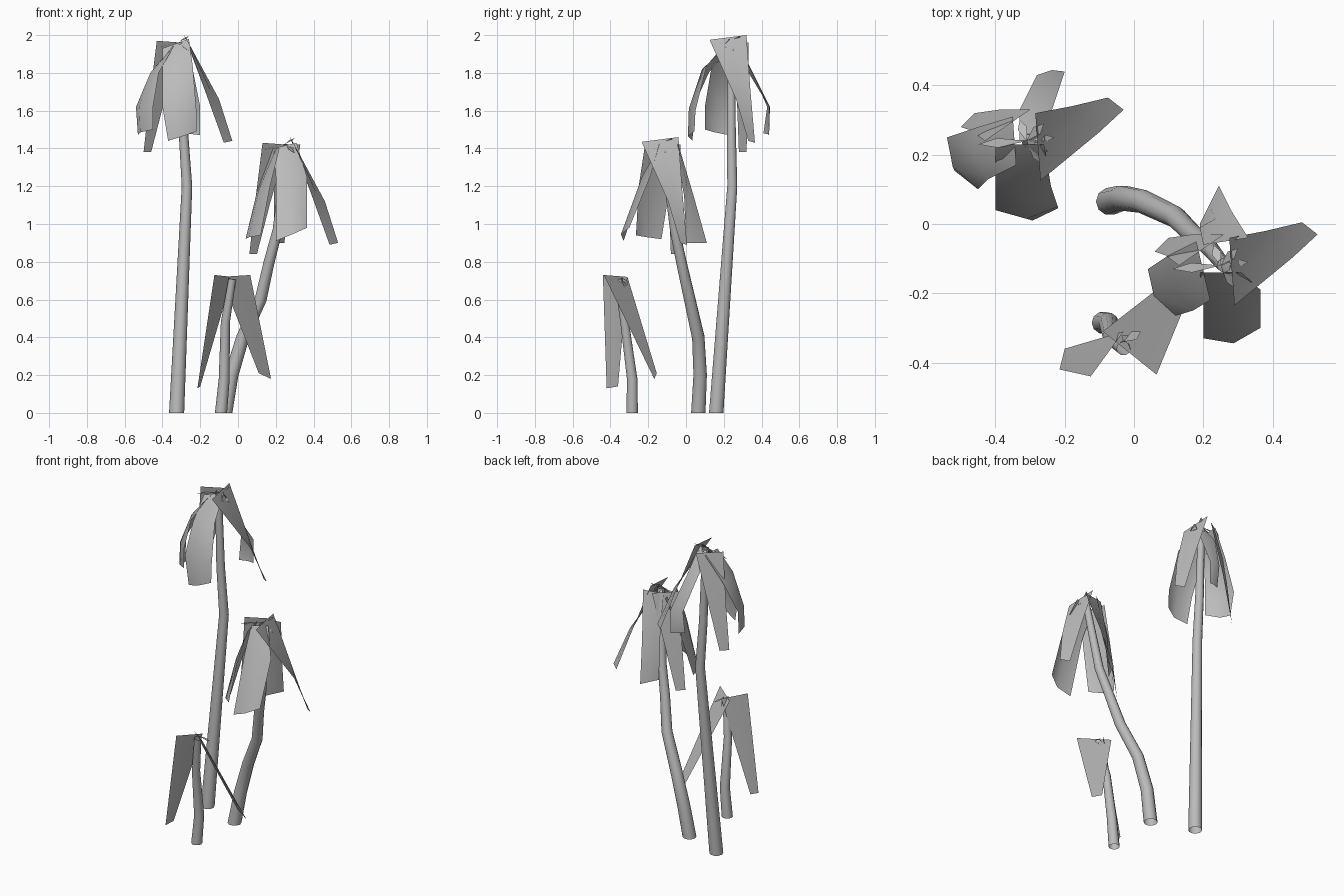
import bpy, bmesh, math
from mathutils import Vector

cube = bpy.data.objects.get("Cube")
if cube:
    bpy.data.objects.remove(cube)

grey = bpy.data.materials.new("plain_grey")
grey.use_nodes = True
GREY = (0.5, 0.5, 0.5, 1)
grey.diffuse_color = GREY
grey.node_tree.nodes["Principled BSDF"].inputs["Base Color"].default_value = GREY


def finish(name, bm):
    mesh = bpy.data.meshes.new(name)
    bm.to_mesh(mesh)
    bm.free()
    for p in mesh.polygons:
        p.use_smooth = True
    mesh.materials.append(grey)
    ob = bpy.data.objects.new(name, mesh)
    bpy.context.collection.objects.link(ob)
    return ob


def loft(bm, rows, closed=False):
    """Bridge consecutive rows of points with quads."""
    rings = [[bm.verts.new(p) for p in row] for row in rows]
    for a, b in zip(rings, rings[1:]):
        n = len(a)
        for i in range(n if closed else n - 1):
            j = (i + 1) % n
            bm.faces.new((a[i], a[j], b[j], b[i]))


def stem(name, path, r0, r1, sides=10):
    """Open tapered tube along a bent path."""
    pts = [Vector(p) for p in path]
    rows = []
    for k, p in enumerate(pts):
        r = r0 + (r1 - r0) * p.z / pts[-1].z
        d = (pts[min(k + 1, len(pts) - 1)] - pts[max(k - 1, 0)]).normalized()
        if k == 0:
            d = Vector((0, 0, 1))
        u = Vector((0, 1, 0)).cross(d).normalized()
        v = d.cross(u)
        rows.append([p + r * (u * math.cos(t) + v * math.sin(t))
                     for t in (2 * math.pi * i / sides for i in range(sides))])
    bm = bmesh.new()
    loft(bm, rows, True)
    finish(name, bm)


def petal(name, edges, centre=None, bulge=0.0):
    """Thin sheet from left/right edge pairs, bowed away from the flower axis."""
    rows = []
    for k, (a, b) in enumerate(edges):
        a, b = Vector(a), Vector(b)
        m = (a + b) / 2
        if centre and k:
            out = Vector((m.x - centre[0], m.y - centre[1], 0)).normalized()
            m += out * bulge
        rows.append([a, m, b])
    bm = bmesh.new()
    loft(bm, rows)
    finish(name, bm)


def spikes(name, c, tips):
    """Small pointed sepals around the top of a flower."""
    bm = bmesh.new()
    c = Vector(c)
    for t in tips:
        t = Vector(t)
        side = Vector((-t.y, t.x, 0)).normalized() * 0.014
        pts = [c, c + t * 0.6 + side, c + t, c + t * 0.6 - side]
        bm.faces.new([bm.verts.new(p) for p in pts])
    finish(name, bm)


# Stems
stem("tall_stem", [(-.325, .16, 0), (-.27, .245, 1.2), (-.29, .24, 1.5), (-.305, .24, 1.96)], .04, .02)
stem("middle_stem", [(-.07, .065, 0), (-.035, .075, .2), (.025, .065, .4), (.12, .02, .6),
                     (.165, -.025, .8), (.21, -.06, .97), (.26, -.12, 1.42)], .04, .02)
stem("small_stem", [(-.09, -.285, 0), (-.073, -.285, .18), (-.067, -.325, .48), (-.03, -.36, .71)], .032, .02)

# Petals of the tall flower; the middle flower reuses the shared ones
SHIFT = Vector((.56, -.36, -.54))
TALL = (-.31, .24)
MIDDLE = (.25, -.12)
shared = {
    "right_petal": [((-.27, .125, 1.975), (-.285, .32, 2.0)),
                    ((-.1, .265, 1.66), (-.18, .34, 1.72)),
                    ((-.03, .33, 1.44), (-.075, .365, 1.43))],
    "rear_side_petal": [((-.43, .24, 1.97), (-.3, .33, 1.96)),
                        ((-.47, .27, 1.65), (-.39, .33, 1.65)),
                        ((-.5, .28, 1.38), (-.46, .32, 1.38))],
}
for name, edges in shared.items():
    petal("tall_" + name, edges)
    petal("middle_" + name, [[Vector(p) + SHIFT for p in e] for e in edges])

petal("tall_front_petal", [((-.4, .23, 1.93), (-.26, .23, 1.98)), ((-.4, .12, 1.8), (-.24, .11, 1.84)),
                           ((-.4, .04, 1.62), (-.22, .05, 1.6)),
                           ((-.37, .035, 1.44), (-.22, .045, 1.49))], TALL, .03)
petal("tall_left_petal", [((-.34, .17, 1.94), (-.35, .31, 1.95)), ((-.42, .13, 1.8), (-.45, .28, 1.8)),
                          ((-.45, .1, 1.62), (-.54, .25, 1.62)),
                          ((-.45, .1, 1.5), (-.53, .23, 1.47))], TALL, .03)
petal("tall_back_petal", [((-.33, .24, 1.96), (-.26, .24, 1.96)), ((-.33, .33, 1.85), (-.24, .32, 1.82)),
                          ((-.28, .43, 1.62), (-.2, .44, 1.62)),
                          ((-.28, .41, 1.48), (-.2, .44, 1.47))], TALL, .01)
petal("middle_front_petal", [((.19, -.14, 1.4), (.31, -.14, 1.43)), ((.2, -.22, 1.25), (.365, -.19, 1.25)),
                             ((.2, -.33, .91), (.365, -.3, .98))], MIDDLE, .03)
petal("middle_left_petal", [((.22, -.22, 1.4), (.18, -.05, 1.4)), ((.17, -.25, 1.2), (.1, -.09, 1.17)),
                            ((.12, -.265, .94), (.04, -.13, .92))], MIDDLE, .025)
petal("middle_back_petal", [((.33, -.04, 1.42), (.2, -.06, 1.42)), ((.28, .04, 1.15), (.19, -.01, 1.15)),
                            ((.245, .11, .9), (.19, 0, .9))])

# Petals of the small flower
petal("small_left_petal", [((-.125, -.44, .73), (-.03, -.31, .72)), ((-.215, -.42, .13), (-.2, -.36, .14))])
petal("small_right_petal", [((-.09, -.31, .72), (.065, -.435, .73)), ((.11, -.155, .21), (.175, -.168, .18))])

# Sepals
tips = [(-.14, -.01, -.04), (.05, .05, .03), (.08, .01, -.05), (.06, -.03, -.03), (.05, -.07, -.05), (-.02, .06, -.04)]
spikes("tall_sepals", (-.31, .24, 1.965), tips)
spikes("middle_sepals", (.25, -.12, 1.425), tips)
spikes("small_sepals", (-.03, -.34, .715), [(.05, .03, -.03), (.01, .02, -.06)])
